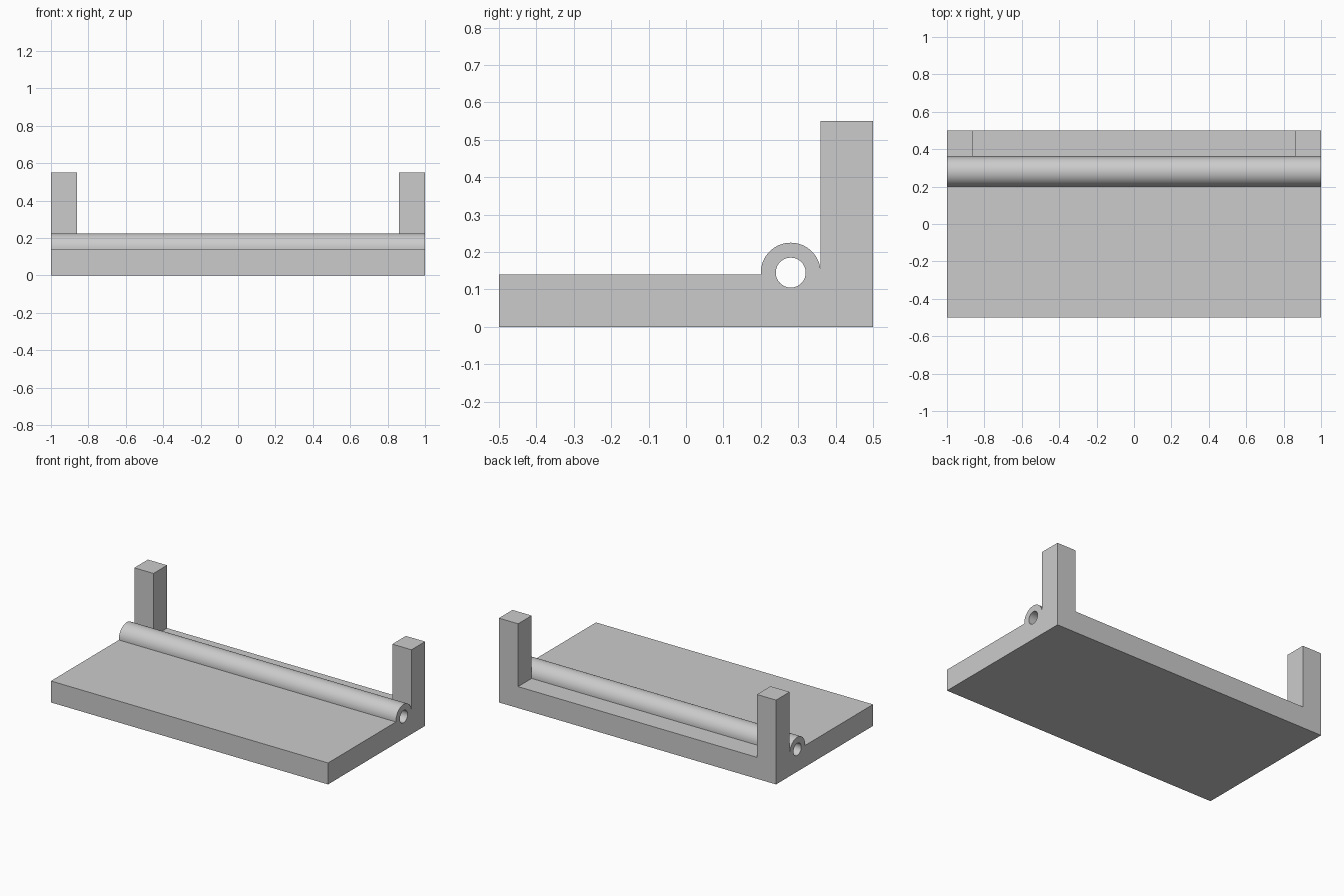
import bpy
import math
from mathutils import Matrix

cube = bpy.data.objects.get("Cube")
if cube:
    bpy.data.objects.remove(cube, do_unlink=True)

HALF_X, HALF_Y = 1.0, 0.5
BASE_TOP, POST_TOP = 0.14, 0.55
POST = 0.138                      # post width along x
BARREL_Y, BARREL_Z = 0.28, 0.145
BARREL_R, HOLE_R = 0.08, 0.04
WALL_Y = BARREL_Y + BARREL_R      # front face of the posts

grey = bpy.data.materials.new("plain grey")
grey.use_nodes = True
colour = (0.6, 0.6, 0.6, 1)
grey.diffuse_color = colour
grey.node_tree.nodes["Principled BSDF"].inputs["Base Color"].default_value = colour


def arc(radius, start, end, steps):
    """Points on an arc around the barrel centre, in (y, z)."""
    angles = [start + (end - start) * i / steps for i in range(steps + 1)]
    return [(BARREL_Y + radius * math.cos(a), BARREL_Z + radius * math.sin(a))
            for a in angles]


def add_outline(curve, points):
    spline = curve.splines.new('POLY')
    spline.points.add(len(points) - 1)
    for p, (y, z) in zip(spline.points, points):
        p.co = (y, z, 0, 1)
    spline.use_cyclic_u = True


# Side profile: slab, half-round barrel, upright wall, and the pin hole
outline = [(-HALF_Y, 0), (HALF_Y, 0), (HALF_Y, POST_TOP), (WALL_Y, POST_TOP)]
outline += arc(BARREL_R, 0, math.pi, 32)
outline += [(BARREL_Y - BARREL_R, BASE_TOP), (-HALF_Y, BASE_TOP)]
profile = bpy.data.curves.new("hinge_plate", 'CURVE')
profile.dimensions = '2D'
profile.fill_mode = 'BOTH'
profile.extrude = HALF_X
add_outline(profile, outline)
add_outline(profile, arc(HOLE_R, 0, math.tau, 48)[:-1])

plate = bpy.data.objects.new("hinge_plate", profile)
bpy.context.collection.objects.link(plate)
bpy.ops.object.select_all(action='DESELECT')
plate.select_set(True)
bpy.context.view_layer.objects.active = plate
bpy.ops.object.convert(target='MESH')
plate = bpy.context.object

# Turn the profile so that it runs along x, and close its seams
plate.data.transform(Matrix(((0, 0, 1, 0), (1, 0, 0, 0), (0, 1, 0, 0), (0, 0, 0, 1))))
bpy.ops.object.mode_set(mode='EDIT')
bpy.ops.mesh.select_all(action='SELECT')
bpy.ops.mesh.remove_doubles(threshold=0.00001)
bpy.ops.mesh.normals_make_consistent(inside=False)
bpy.ops.object.mode_set(mode='OBJECT')

# Cut away the wall between the two end posts
cut_size = (2 * (HALF_X - POST), 0.4, 0.8)
bpy.ops.mesh.primitive_cube_add(
    size=1, location=(0, WALL_Y + cut_size[1] / 2, BASE_TOP + cut_size[2] / 2))
cutter = bpy.context.object
cutter.name = "wall_cutter"
cutter.scale = cut_size
cutter.hide_render = True

bpy.ops.object.select_all(action='DESELECT')
plate.select_set(True)
bpy.context.view_layer.objects.active = plate
cut = plate.modifiers.new("post_gap", 'BOOLEAN')
cut.operation = 'DIFFERENCE'
cut.solver = 'EXACT'
cut.object = cutter
bpy.ops.object.modifier_apply(modifier=cut.name)
bpy.data.objects.remove(cutter, do_unlink=True)

plate.data.materials.clear()
plate.data.materials.append(grey)
bpy.ops.object.shade_smooth_by_angle(angle=math.radians(30))
